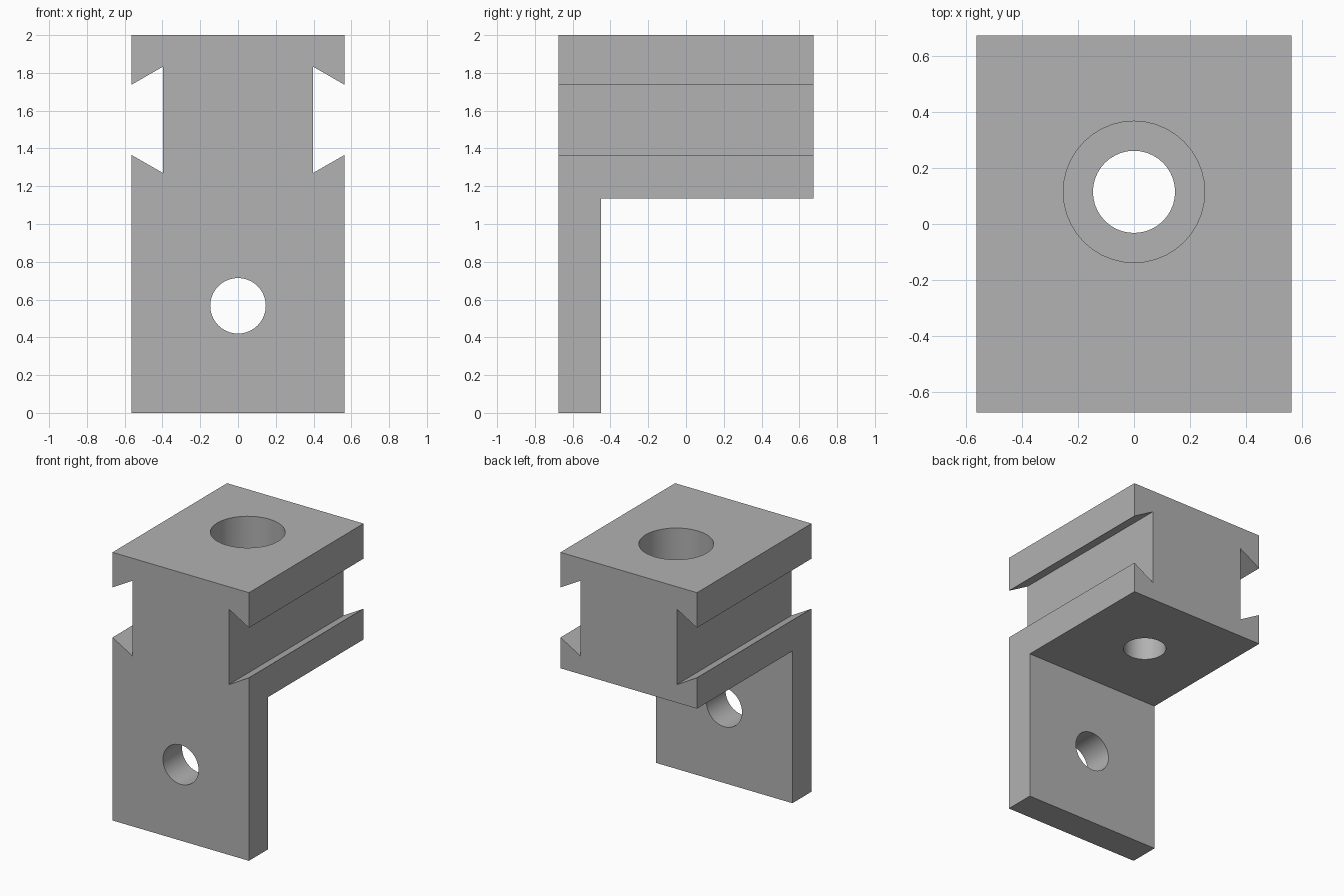
import bpy, bmesh, math
from mathutils import Vector

cube = bpy.data.objects.get("Cube")
if cube:
    bpy.data.objects.remove(cube, do_unlink=True)

# Single plain grey finish
grey = bpy.data.materials.new("plain grey")
grey.use_nodes = True
colour = (0.445, 0.445, 0.445, 1)
grey.diffuse_color = colour
grey.node_tree.nodes["Principled BSDF"].inputs["Base Color"].default_value = colour

HALF_W, FRONT, BACK, TOP = 0.563, -0.675, 0.675, 2.0
PLATE_BACK, BLOCK_BOTTOM = -0.45, 1.135
HOLE_R, BORE_R, BORE_Y, BORE_FLOOR = 0.147, 0.253, 0.115, 1.5


def extrude_profile(name, points, vector):
    """Solid made by sweeping a flat outline along a vector."""
    bm = bmesh.new()
    face = bm.faces.new([bm.verts.new(p) for p in points])
    swept = bmesh.ops.extrude_face_region(bm, geom=[face], use_keep_orig=True)
    verts = [g for g in swept["geom"] if isinstance(g, bmesh.types.BMVert)]
    bmesh.ops.translate(bm, verts=verts, vec=Vector(vector))
    bmesh.ops.recalc_face_normals(bm, faces=bm.faces)
    mesh = bpy.data.meshes.new(name)
    bm.to_mesh(mesh)
    bm.free()
    mesh.materials.append(grey)
    obj = bpy.data.objects.new(name, mesh)
    bpy.context.collection.objects.link(obj)
    return obj


def cylinder(name, radius, depth, location, rotation=(0, 0, 0)):
    bpy.ops.mesh.primitive_cylinder_add(vertices=40, radius=radius, depth=depth,
                                        location=location, rotation=rotation)
    obj = bpy.context.object
    obj.name = name
    obj.data.materials.append(grey)
    return obj


# L-shaped bracket, swept across its width
side = [(FRONT, 0), (PLATE_BACK, 0), (PLATE_BACK, BLOCK_BOTTOM),
        (BACK, BLOCK_BOTTOM), (BACK, TOP), (FRONT, TOP)]
bracket = extrude_profile("bracket", [(-HALF_W, y, z) for y, z in side],
                          (2 * HALF_W, 0, 0))

# Dovetail slots on both sides; the slanted walls continue past the surface
cutters = []
inner, outer = 0.397, 0.7
slope = (1.833 - 1.738) / (HALF_W - inner)
shift = slope * (outer - inner)
for s, label in ((1, "left"), (-1, "right")):
    slot = [(inner, 1.27), (outer, 1.27 + shift),
            (outer, 1.833 - shift), (inner, 1.833)]
    cutters.append(extrude_profile(label + "_slot_cutter",
                                   [(s * x, FRONT - 0.1, z) for x, z in slot],
                                   (0, BACK - FRONT + 0.2, 0)))

# Mounting hole in the plate, stepped bolt hole in the block
cutters.append(cylinder("plate_hole_cutter", HOLE_R, 0.5,
                        (0, (FRONT + PLATE_BACK) / 2, 0.567), (math.pi / 2, 0, 0)))
cutters.append(cylinder("bolt_hole_cutter", HOLE_R, 1.2, (0, BORE_Y, 1.5)))
cutters.append(cylinder("counterbore_cutter", BORE_R, 1.0,
                        (0, BORE_Y, BORE_FLOOR + 0.5)))

bpy.ops.object.select_all(action='DESELECT')
bpy.context.view_layer.objects.active = bracket
bracket.select_set(True)
for cutter in cutters:
    cutter.hide_render = True
    mod = bracket.modifiers.new(cutter.name, 'BOOLEAN')
    mod.operation = 'DIFFERENCE'
    mod.solver = 'EXACT'
    mod.object = cutter
    bpy.ops.object.modifier_apply(modifier=mod.name)
    bpy.data.objects.remove(cutter, do_unlink=True)

# Smooth hole walls, crisp edges
bpy.ops.object.shade_smooth_by_angle(angle=math.radians(25))
